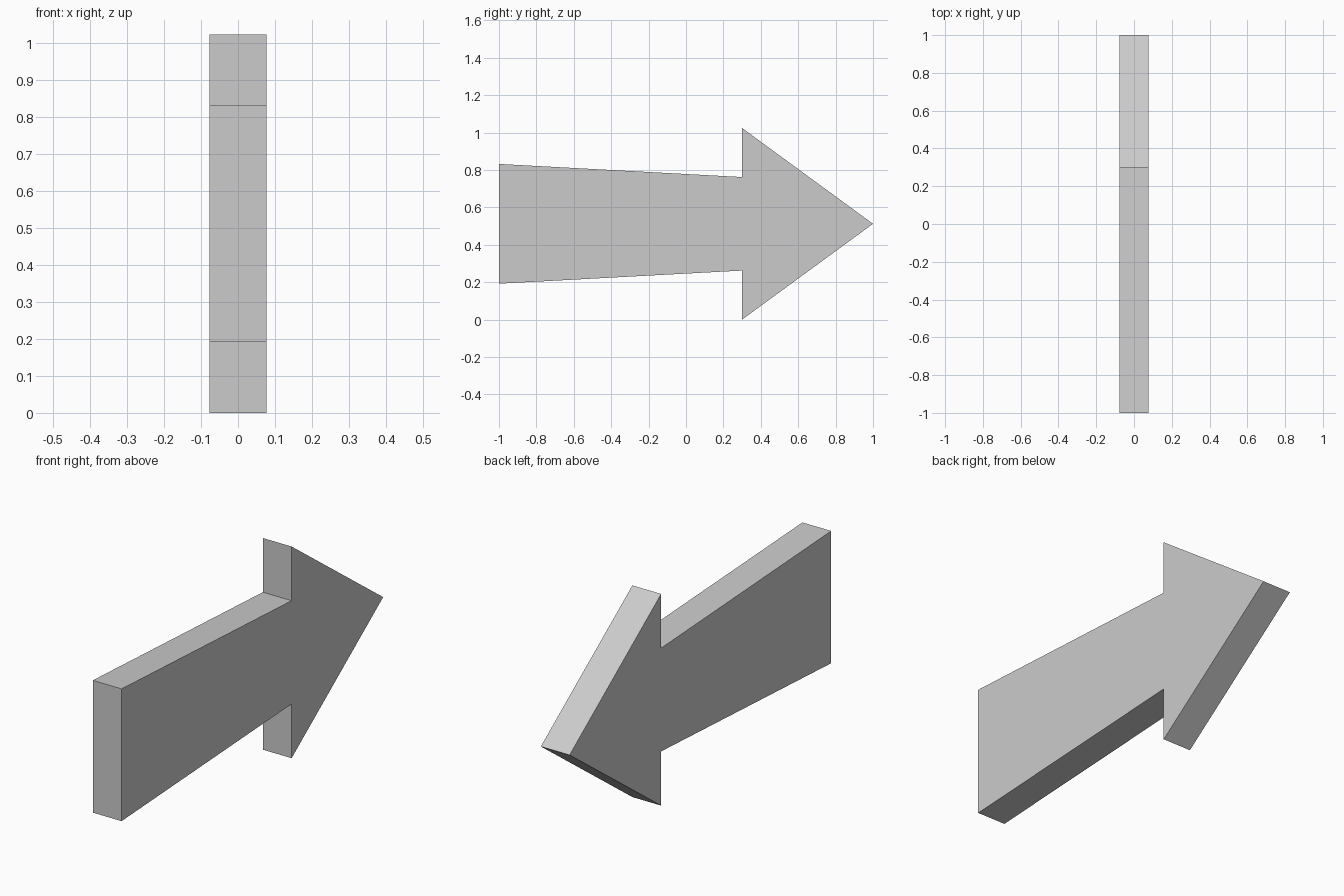
import bpy
import bmesh

cube = bpy.data.objects.get("Cube")
if cube:
    bpy.data.objects.remove(cube, do_unlink=True)

HALF_WIDTH = 0.077
MID = 0.512

# Upper half of the side outline: (y, height above the centre line)
tail, neck, barb, tip = (-1, 0.32), (0.3, 0.25), (0.3, MID), (1, 0)
upper = [tail, neck, barb, tip]
lower = [(y, -h) for y, h in (barb, neck, tail)]

# Extrude the outline across the width
bm = bmesh.new()
outline = [bm.verts.new((-HALF_WIDTH, y, MID + h)) for y, h in upper + lower]
side = bm.faces.new(outline)
extruded = bmesh.ops.extrude_face_region(bm, geom=[side], use_keep_orig=True)
moved = [v for v in extruded["geom"] if isinstance(v, bmesh.types.BMVert)]
bmesh.ops.translate(bm, vec=(2 * HALF_WIDTH, 0, 0), verts=moved)
bmesh.ops.recalc_face_normals(bm, faces=bm.faces)

mesh = bpy.data.meshes.new("arrow")
bm.to_mesh(mesh)
bm.free()
arrow = bpy.data.objects.new("arrow", mesh)
bpy.context.collection.objects.link(arrow)

# Plain grey finish
grey = bpy.data.materials.new("light grey")
grey.use_nodes = True
colour = (0.6, 0.6, 0.6, 1)
grey.diffuse_color = colour
grey.node_tree.nodes["Principled BSDF"].inputs["Base Color"].default_value = colour
mesh.materials.append(grey)
